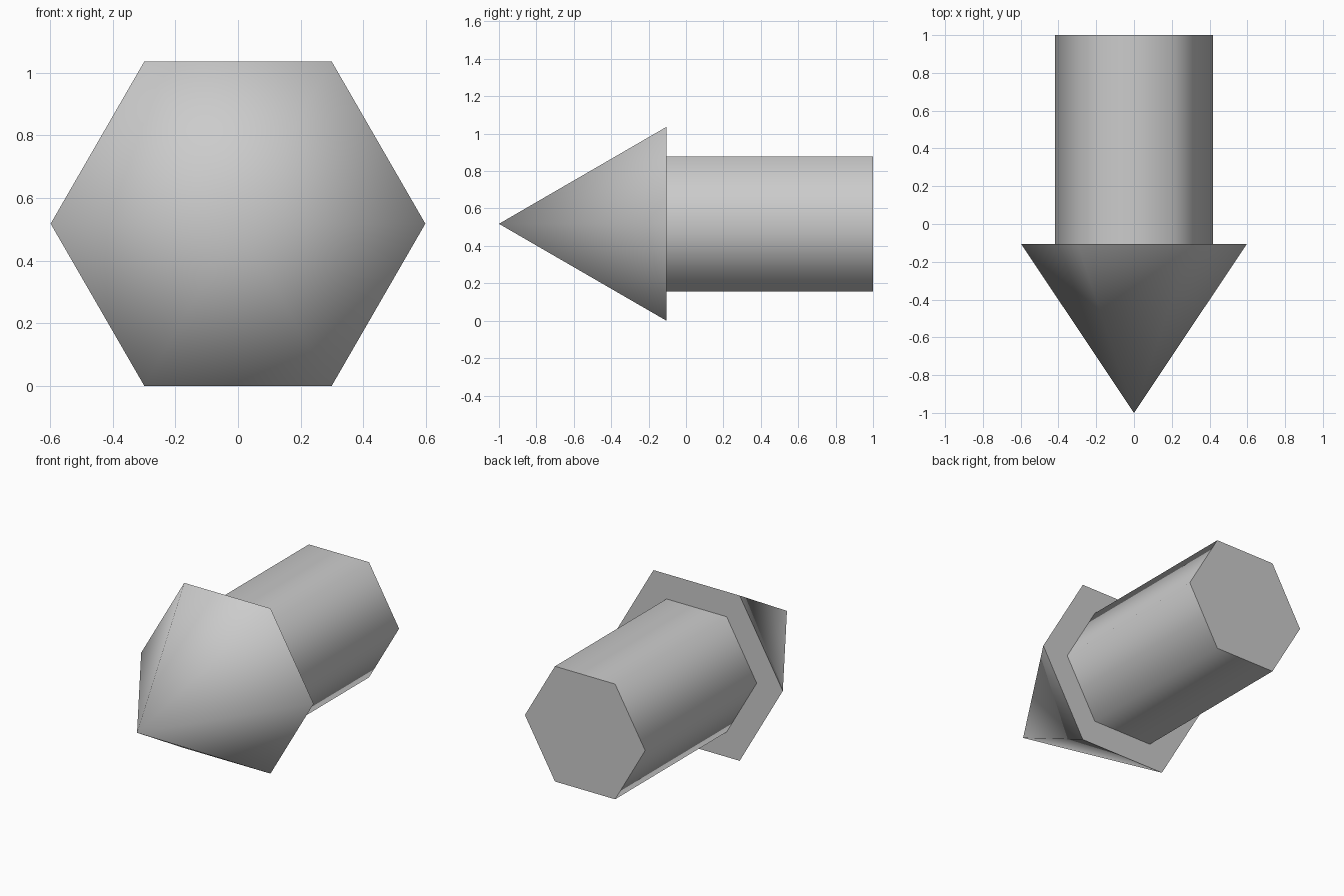
import bpy
import bmesh
import math
from mathutils import Matrix

cube = bpy.data.objects.get("Cube")
if cube:
    bpy.data.objects.remove(cube, do_unlink=True)

AXIS_HEIGHT = 0.518
SIDES = 6

grey = bpy.data.materials.new("light_grey")
grey.use_nodes = True
grey.diffuse_color = (0.6, 0.6, 0.6, 1)
grey.node_tree.nodes["Principled BSDF"].inputs["Base Color"].default_value = (0.6, 0.6, 0.6, 1)


def hex_part(name, back_radius, front_radius, y_back, y_front):
    """Six-sided cone or prism lying along y, with corners at +x and -x."""
    bm = bmesh.new()
    bmesh.ops.create_cone(bm, cap_ends=True, segments=SIDES,
                          radius1=back_radius, radius2=front_radius,
                          depth=y_back - y_front)
    turn = Matrix.Rotation(math.pi / SIDES, 4, 'Z')
    lay_down = Matrix.Rotation(math.pi / 2, 4, 'X')
    place = Matrix.Translation((0, (y_back + y_front) / 2, AXIS_HEIGHT))
    bm.transform(place @ lay_down @ turn)
    bmesh.ops.remove_doubles(bm, verts=bm.verts, dist=0.0001)
    bmesh.ops.recalc_face_normals(bm, faces=bm.faces)
    mesh = bpy.data.meshes.new(name)
    bm.to_mesh(mesh)
    bm.free()
    mesh.materials.append(grey)
    obj = bpy.data.objects.new(name, mesh)
    bpy.context.collection.objects.link(obj)
    # Smooth around the sides, sharp at the flat ends
    bpy.ops.object.select_all(action='DESELECT')
    obj.select_set(True)
    bpy.context.view_layer.objects.active = obj
    bpy.ops.object.shade_smooth_by_angle(angle=math.radians(70))
    return obj


# Pointed head at the front, shaft behind it
hex_part("arrow_head", 0.598, 0, -0.105, -1)
hex_part("arrow_shaft", 0.417, 0.417, 1, -0.105)
